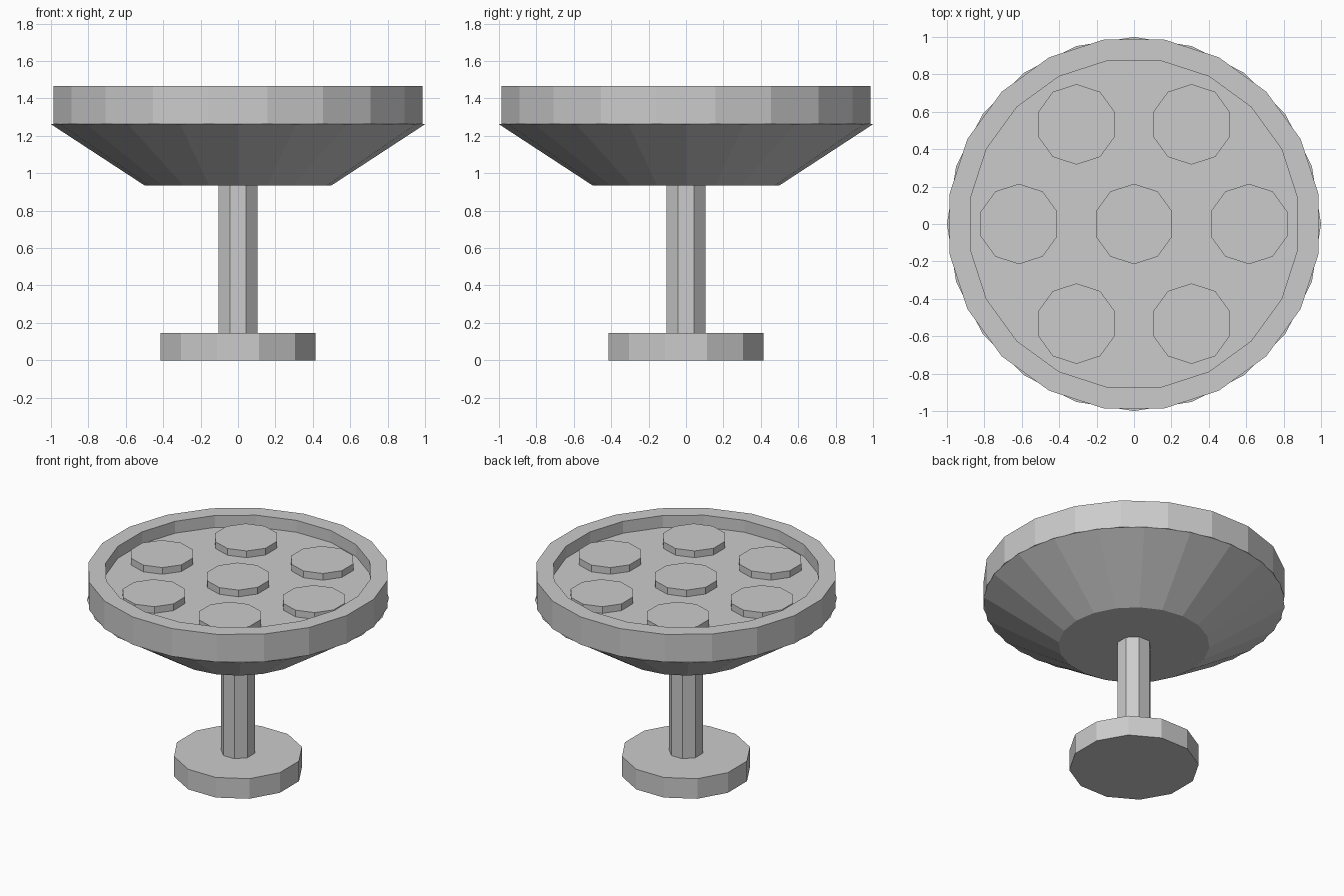
import bpy, bmesh
from math import pi, sin, cos, radians

cube = bpy.data.objects.get("Cube")
if cube:
    bpy.data.objects.remove(cube)

grey = bpy.data.materials.new("plain_grey")
grey.use_nodes = True
colour = (0.6, 0.6, 0.6, 1)
grey.diffuse_color = colour
grey.node_tree.nodes["Principled BSDF"].inputs["Base Color"].default_value = colour


def turned(name, sides, profile, turn=0.0, x=0, y=0):
    """Faceted solid from (radius, z) rings, bottom to top, capped at both ends."""
    bm = bmesh.new()
    rings = []
    for r, z in profile:
        angles = [turn + 2 * pi * i / sides for i in range(sides)]
        rings.append([bm.verts.new((r * cos(a), r * sin(a), z)) for a in angles])
    for low, high in zip(rings, rings[1:]):
        for i in range(sides):
            j = (i + 1) % sides
            bm.faces.new((low[i], low[j], high[j], high[i]))
    bm.faces.new(rings[0][::-1])
    bm.faces.new(rings[-1])
    mesh = bpy.data.meshes.new(name)
    bm.to_mesh(mesh)
    bm.free()
    mesh.materials.append(grey)
    obj = bpy.data.objects.new(name, mesh)
    obj.location = (x, y, 0)
    bpy.context.collection.objects.link(obj)
    return obj


# Foot and stem
turned("base", 12, [(0.43, 0), (0.43, 0.147)], pi / 12)
turned("stem", 8, [(0.114, 0.147), (0.114, 0.935)], pi / 8)

# Flared underside, then the rim with its recessed floor
turned("bowl", 20, [(0.5, 0.935), (1.0, 1.262)])
turned("rim", 20, [(1.0, 1.262), (1.0, 1.465), (0.885, 1.465), (0.885, 1.378)], pi / 20)

# Seven raised discs: one central, six around it
disc = [(0.215, 1.378), (0.215, 1.427)]
turned("centre_disc", 10, disc, pi / 2)
for k in range(6):
    a = radians(60 * k)
    turned(f"disc_{k + 1}", 10, disc, pi / 2, 0.615 * cos(a), 0.615 * sin(a))
